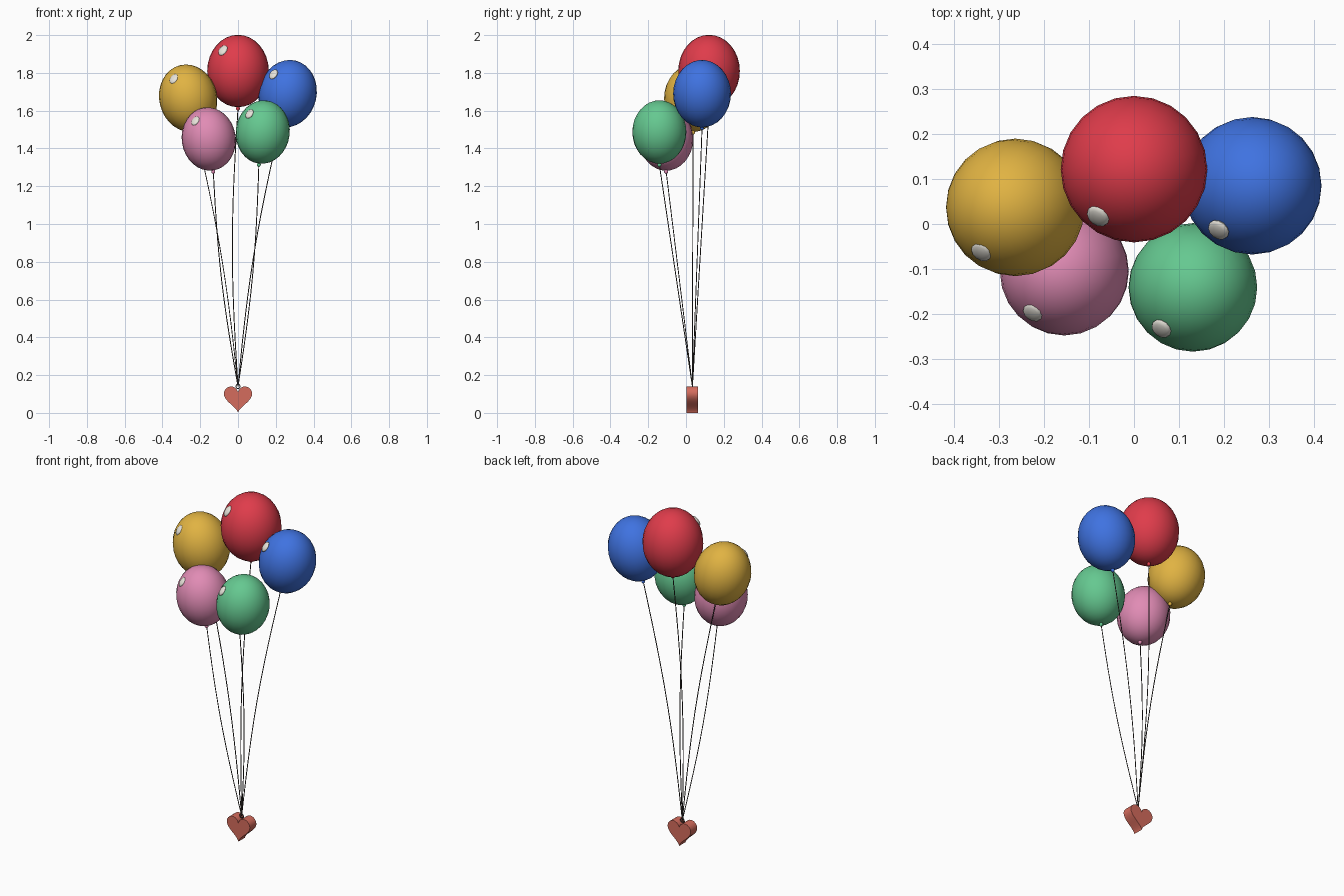
import bpy, bmesh, math
from mathutils import Vector, Matrix

if "Cube" in bpy.data.objects:
    bpy.data.objects.remove(bpy.data.objects["Cube"], do_unlink=True)


def material(name, rgb):
    m = bpy.data.materials.new(name)
    m.use_nodes = True
    m.diffuse_color = (*rgb, 1)
    m.node_tree.nodes["Principled BSDF"].inputs["Base Color"].default_value = (*rgb, 1)
    return m


def finish(name, bm, mat, angle=50):
    bmesh.ops.recalc_face_normals(bm, faces=bm.faces)
    mesh = bpy.data.meshes.new(name)
    bm.to_mesh(mesh)
    bm.free()
    mesh.materials.append(mat)
    ob = bpy.data.objects.new(name, mesh)
    bpy.context.collection.objects.link(ob)
    bpy.ops.object.select_all(action='DESELECT')
    ob.select_set(True)
    bpy.context.view_layer.objects.active = ob
    bpy.ops.object.shade_smooth_by_angle(angle=math.radians(angle))
    return ob


def ellipsoid(name, centre, rotation, scale, mat, segments=24, rings=16):
    bm = bmesh.new()
    matrix = Matrix.Translation(centre) @ rotation @ Matrix.Diagonal((*scale, 1))
    bmesh.ops.create_uvsphere(bm, u_segments=segments, v_segments=rings, radius=1, matrix=matrix)
    return finish(name, bm, mat)


def tube(name, points, radius, mat, cyclic=False):
    curve = bpy.data.curves.new(name, 'CURVE')
    curve.dimensions = '3D'
    curve.bevel_depth = radius
    curve.bevel_resolution = 1
    curve.use_fill_caps = not cyclic
    spline = curve.splines.new('POLY')
    spline.points.add(len(points) - 1)
    for p, co in zip(spline.points, points):
        p.co = (*co, 1)
    spline.use_cyclic_u = cyclic
    curve.materials.append(mat)
    ob = bpy.data.objects.new(name, curve)
    bpy.context.collection.objects.link(ob)


shine = material("warm white", (0.80, 0.77, 0.70))
cord = material("dark cord", (0.06, 0.05, 0.045))
heart_red = material("coral red", (0.66, 0.15, 0.11))
anchor = Vector((0, 0.034, 0.14))

# Balloons: colour name, colour, centre, radius, sideways bow of the string
balloons = [
    ("red", (0.74, 0.045, 0.07), (0, 0.122, 1.81), 0.163, -0.03),
    ("yellow", (0.75, 0.45, 0.055), (-0.264, 0.037, 1.666), 0.153, 0.025),
    ("blue", (0.05, 0.17, 0.75), (0.263, 0.085, 1.69), 0.153, -0.028),
    ("pink", (0.75, 0.26, 0.46), (-0.155, -0.105, 1.45), 0.143, -0.022),
    ("green", (0.13, 0.58, 0.28), (0.131, -0.141, 1.487), 0.143, 0.022),
]
for colour, rgb, centre, r, bow in balloons:
    mat = material(colour, rgb)
    centre = Vector(centre)
    lean = Matrix.Rotation(0.9 * centre.x, 4, 'Y')
    ellipsoid(colour + "_balloon", centre, lean, (r, r, r * 1.175), mat)

    # Tied neck under the balloon
    neck = centre + lean @ Vector((0, 0, -r * 1.22))
    ellipsoid(colour + "_neck", neck, lean, (0.011, 0.011, 0.012), mat, 10, 6)

    # Shine spot on the upper front right
    normal = Vector((-0.5, -0.65, 0.57)).normalized()
    turn = normal.to_track_quat('Z', 'Y').to_matrix().to_4x4()
    spot = centre + Vector((-0.49, -0.64, 0.67)) * r
    ellipsoid(colour + "_shine", spot, turn, (r * 0.165, r * 0.2, r * 0.07), shine, 12, 8)

    # String bowing gently on its way to the weight
    path = []
    for i in range(13):
        t = i / 12
        path.append(anchor.lerp(neck, t) + Vector((bow * math.sin(math.pi * t), 0, 0)))
    tube(colour + "_string", path, 0.0025, cord)

# Tie ring on top of the weight
ring = [anchor + 0.011 * Vector((math.cos(a), 0, math.sin(a)))
        for a in (math.tau * i / 16 for i in range(16))]
tube("tie_ring", ring, 0.003, cord, True)

# Heart weight: heart outline pulled straight back
bm = bmesh.new()
outline = []
for i in range(40):
    a = math.tau * i / 40
    x = 16 * math.sin(a) ** 3
    z = 13 * math.cos(a) - 5 * math.cos(2 * a) - 2 * math.cos(3 * a) - math.cos(4 * a)
    outline.append(bm.verts.new((x * 0.0047, 0.003, (z + 17) * 0.00485)))
face = bm.faces.new(outline)
back = bmesh.ops.extrude_face_region(bm, geom=[face])
bmesh.ops.translate(bm, vec=(0, 0.061, 0),
                    verts=[v for v in back["geom"] if isinstance(v, bmesh.types.BMVert)])
finish("heart_weight", bm, heart_red, 40)
